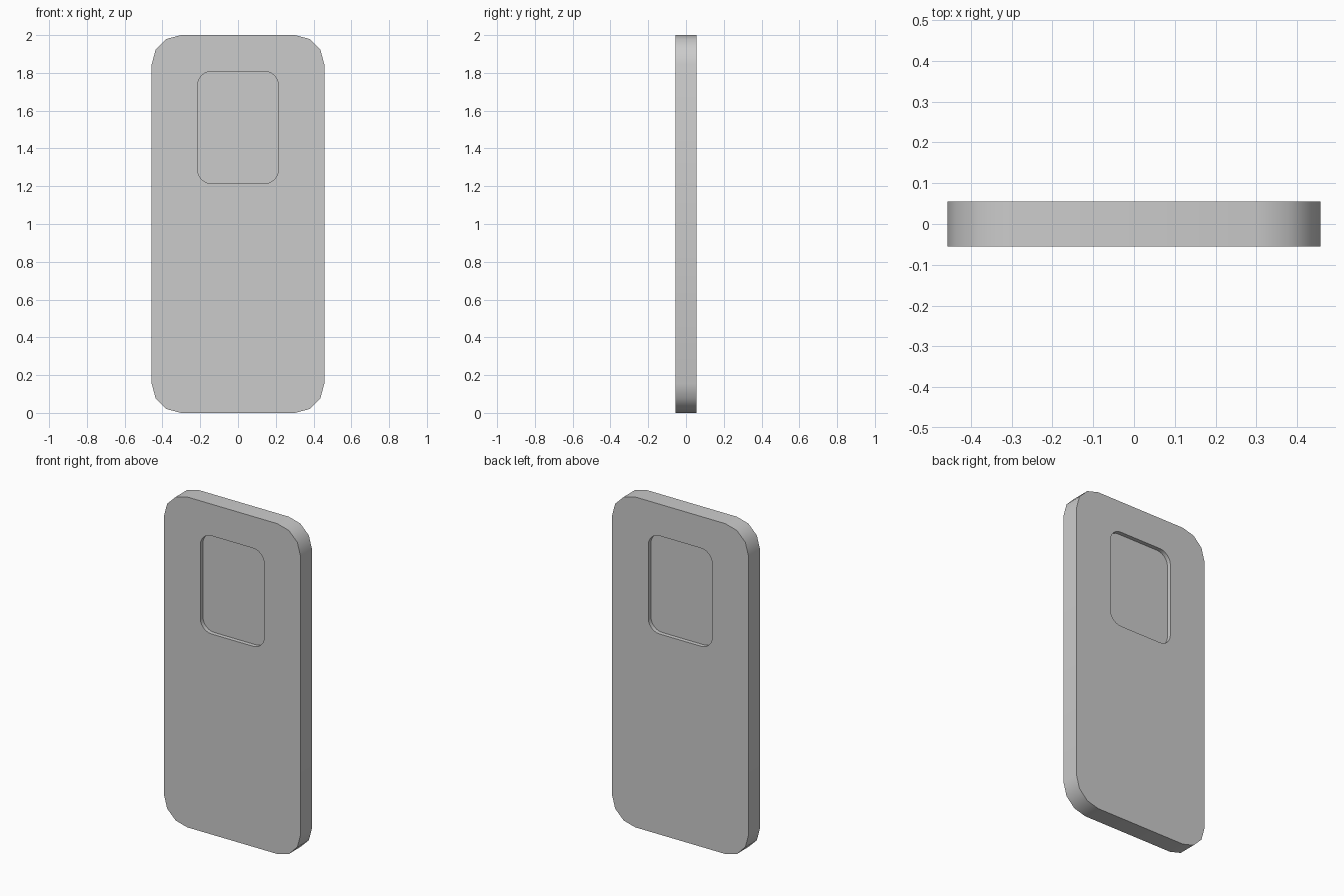
import bpy, bmesh, math

if "Cube" in bpy.data.objects:
    bpy.data.objects.remove(bpy.data.objects["Cube"])

HALF_T = 0.055   # half thickness of the slab
DEPTH = 0.025    # pocket depth on each face


def rounded_prism(name, half_w, z0, z1, radius, segs, y0, y1):
    """Rounded rectangle in the XZ plane, extruded from y0 to y1."""
    bm = bmesh.new()
    corners = [(half_w - radius, z1 - radius), (-half_w + radius, z1 - radius),
               (-half_w + radius, z0 + radius), (half_w - radius, z0 + radius)]
    verts = []
    for q, (cx, cz) in enumerate(corners):
        for i in range(segs + 1):
            a = math.pi / 2 * (q + i / segs)
            verts.append(bm.verts.new((cx + radius * math.cos(a), y0,
                                       cz + radius * math.sin(a))))
    face = bm.faces.new(verts)
    ext = bmesh.ops.extrude_face_region(bm, geom=[face])
    moved = [g for g in ext["geom"] if isinstance(g, bmesh.types.BMVert)]
    bmesh.ops.translate(bm, verts=moved, vec=(0, y1 - y0, 0))
    bmesh.ops.recalc_face_normals(bm, faces=bm.faces)
    mesh = bpy.data.meshes.new(name)
    bm.to_mesh(mesh)
    bm.free()
    obj = bpy.data.objects.new(name, mesh)
    bpy.context.collection.objects.link(obj)
    return obj


# Main slab with coarse three-sided corners
slab = rounded_prism("slab", 0.457, 0.0, 2.0, 0.155, 3, -HALF_T, HALF_T)
bpy.context.view_layer.objects.active = slab
slab.select_set(True)

# Shallow rounded pocket on the front and on the back
for side, label in ((-1, "front"), (1, "back")):
    cutter = rounded_prism(label + "_pocket_cutter", 0.214, 1.214, 1.808, 0.075, 6,
                           side * (HALF_T - DEPTH), side * (HALF_T + 0.1))
    cutter.hide_render = True
    mod = slab.modifiers.new(label + "_pocket", "BOOLEAN")
    mod.operation = "DIFFERENCE"
    mod.solver = "EXACT"
    mod.object = cutter
    bpy.ops.object.modifier_apply(modifier=mod.name)
    bpy.data.objects.remove(cutter)

# Smooth rounded corners, crisp rims
bpy.ops.object.shade_smooth_by_angle(angle=math.radians(40))
